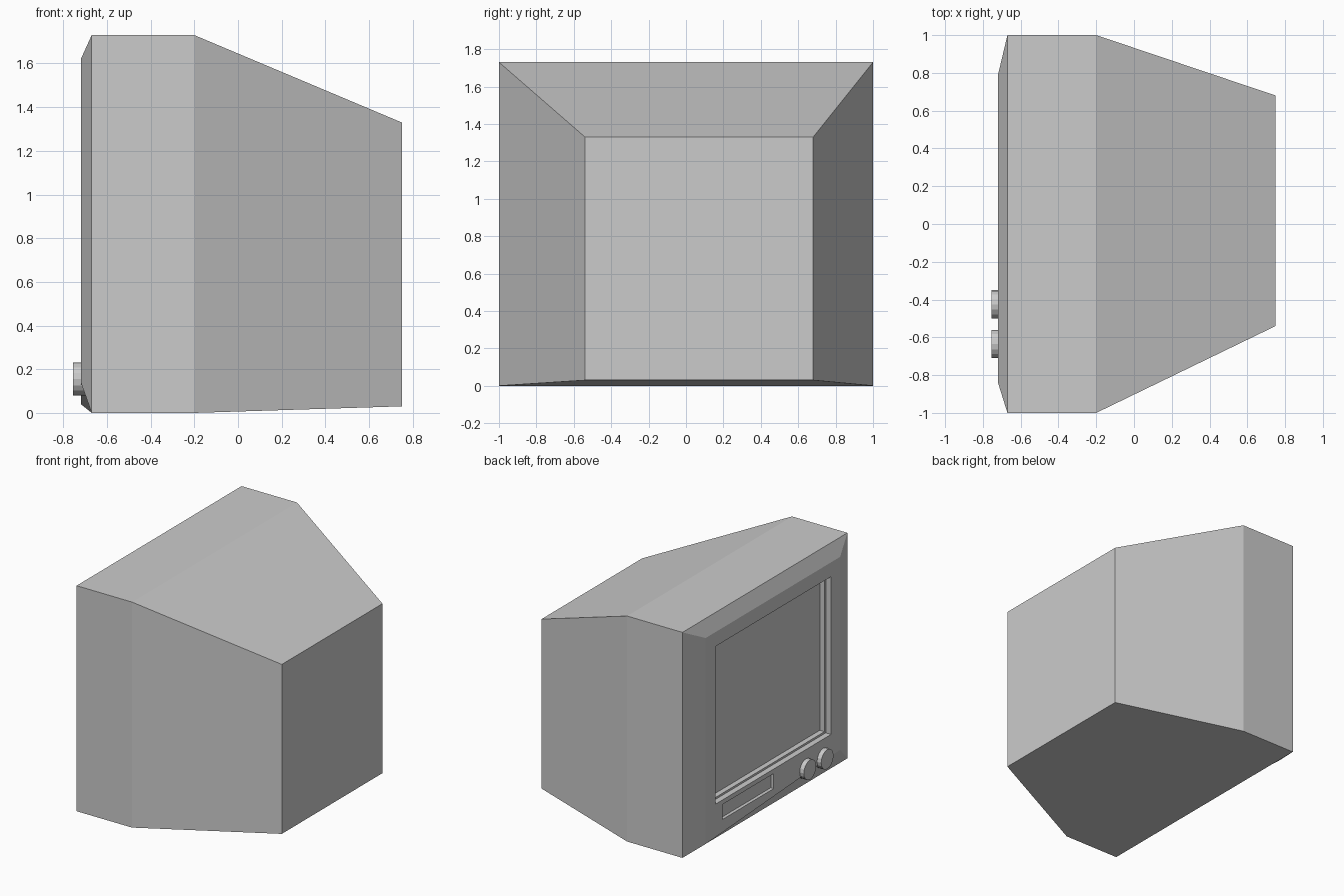
import bpy, bmesh, math

if "Cube" in bpy.data.objects:
    bpy.data.objects.remove(bpy.data.objects["Cube"])

def box(name, lo, hi):
    mid = [(a + b) / 2 for a, b in zip(lo, hi)]
    bpy.ops.mesh.primitive_cube_add(size=1, location=mid)
    ob = bpy.context.object
    ob.name = name
    ob.scale = [b - a for a, b in zip(lo, hi)]
    bpy.ops.object.transform_apply(location=True, rotation=True, scale=True)
    return ob

# Cabinet: four rectangular sections joined from the bezel to the back
def rect(x, y0, y1, z0, z1, lift=0):
    return [(x, y0, z0 + lift), (x, y1, z0), (x, y1, z1), (x, y0, z1)]

sections = [
    rect(-0.72, -0.84, 0.79, 0.04, 1.62, 0.10),
    rect(-0.67, -1, 1, 0, 1.73),
    rect(-0.20, -1, 1, 0, 1.73),
    rect(0.75, -0.54, 0.68, 0.03, 1.33),
]
bm = bmesh.new()
rings = [[bm.verts.new(p) for p in s] for s in sections]
for a, b in zip(rings, rings[1:]):
    for i in range(4):
        j = (i + 1) % 4
        bm.faces.new((a[i], a[j], b[j], b[i]))
bm.faces.new(rings[0])
bm.faces.new(rings[-1])
bmesh.ops.recalc_face_normals(bm, faces=bm.faces)
mesh = bpy.data.meshes.new("cabinet")
bm.to_mesh(mesh)
bm.free()
cabinet = bpy.data.objects.new("cabinet", mesh)
bpy.context.collection.objects.link(cabinet)

# Stepped screen recess and the control slot
cutters = [
    box("screen_recess", (-0.80, -0.73, 0.30), (-0.675, 0.67, 1.51)),
    box("screen_step", (-0.85, -0.715, 0.315), (-0.635, 0.655, 1.495)),
    box("slot_recess", (-0.80, -0.035, 0.15), (-0.695, 0.585, 0.265)),
]
for c in cutters:
    c.hide_render = True
    mod = cabinet.modifiers.new(c.name, 'BOOLEAN')
    mod.operation = 'DIFFERENCE'
    mod.solver = 'EXACT'
    mod.object = c
    bpy.context.view_layer.objects.active = cabinet
    bpy.ops.object.modifier_apply(modifier=mod.name)
    bpy.data.objects.remove(c)

# Two round knobs
for i, y in enumerate((-0.425, -0.635)):
    bpy.ops.mesh.primitive_cylinder_add(
        vertices=16, radius=0.075, depth=0.065,
        location=(-0.7225, y, 0.155), rotation=(0, math.pi / 2, 0))
    bpy.context.object.name = f"knob_{i + 1}"
